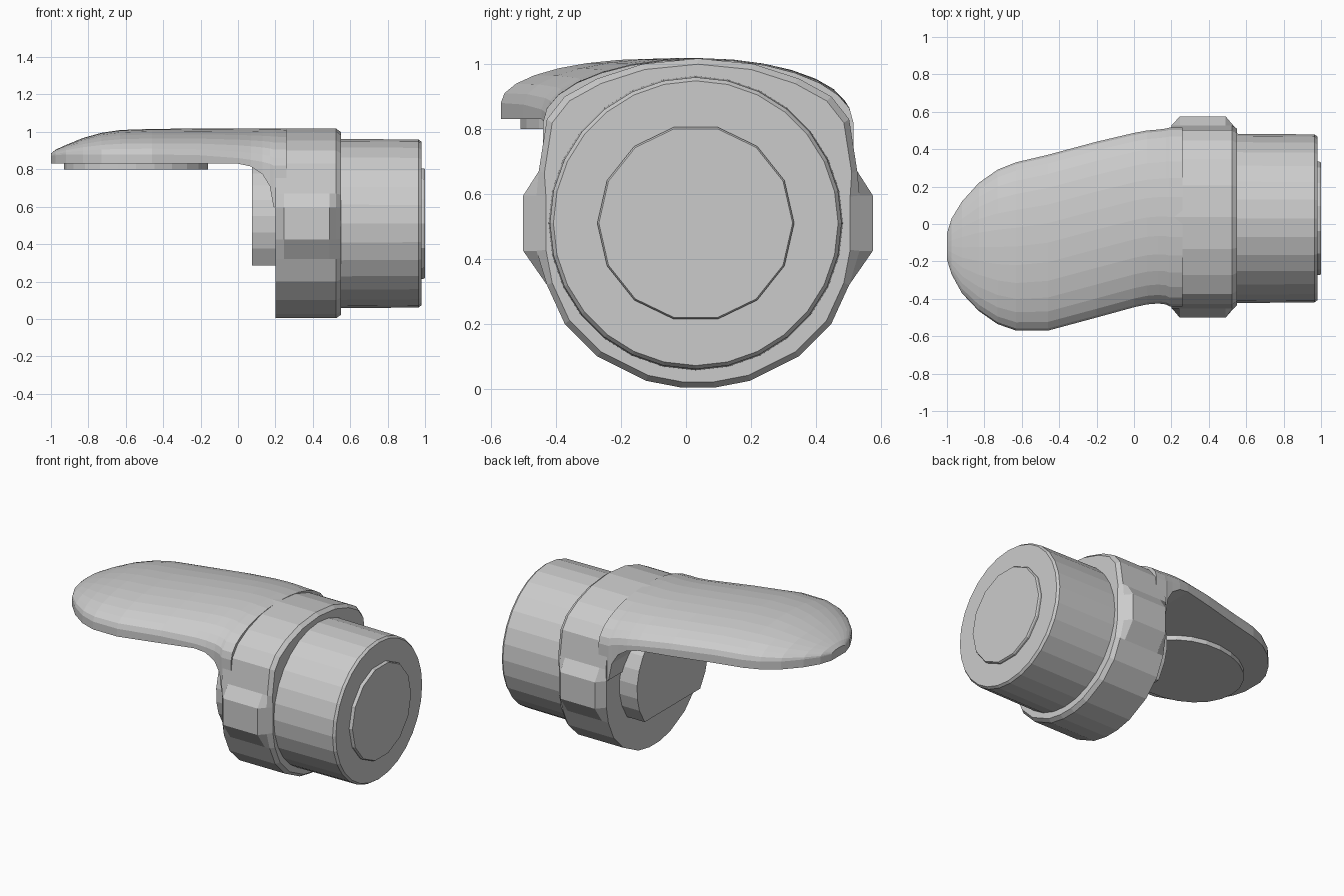
import bpy
import bmesh
from math import cos, sin, pi, sqrt

if "Cube" in bpy.data.objects:
    bpy.data.objects.remove(bpy.data.objects["Cube"])

CY, CZ = 0.03, 0.51  # axis of the round body, which runs along x


def loft(name, rings):
    """Skin a list of equal-length closed rings and cap both ends."""
    bm = bmesh.new()
    loops = [[bm.verts.new(p) for p in ring] for ring in rings]
    n = len(loops[0])
    for a, b in zip(loops, loops[1:]):
        for i in range(n):
            j = (i + 1) % n
            bm.faces.new((a[i], a[j], b[j], b[i]))
    bm.faces.new(loops[0])
    bm.faces.new(loops[-1])
    bmesh.ops.recalc_face_normals(bm, faces=bm.faces)
    mesh = bpy.data.meshes.new(name)
    bm.to_mesh(mesh)
    bm.free()
    obj = bpy.data.objects.new(name, mesh)
    bpy.context.collection.objects.link(obj)
    return obj


def circle(x, r, sides):
    return [(x, CY + r * cos(2 * pi * i / sides), CZ + r * sin(2 * pi * i / sides))
            for i in range(sides)]


def round_part(name, profile, sides):
    return loft(name, [circle(x, r, sides) for x, r in profile])


# Rear barrel and the raised disc on its end
round_part("rear_barrel", [(0.5, 0.453), (0.965, 0.449), (0.98, 0.438)], 28)
round_part("end_disc", [(0.95, 0.303), (0.992, 0.303), (1.0, 0.298)], 14)


# Collar: round below, squarer above, with a flat grip pad on each side
def collar_ring(x, bump, scale=1.0):
    half = [(0.0, 1.017), (0.17, 1.0), (0.31, 0.955), (0.41, 0.9), (0.465, 0.83),
            (0.49, 0.67), (0.485 + bump, 0.595), (0.485 + bump, 0.425),
            (0.465, 0.32), (0.41, 0.2), (0.31, 0.1), (0.16, 0.025), (0.05, 0.004)]
    ring = half + [(-y, z) for y, z in reversed(half[1:])]
    return [(x, 0.037 + y * scale, CZ + (z - CZ) * scale) for y, z in ring]


loft("collar", [collar_ring(0.2, 0.0), collar_ring(0.245, 0.053),
                collar_ring(0.49, 0.053), collar_ring(0.525, 0.012),
                collar_ring(0.55, 0.0, 0.965)])


# Long domed lever, curving down at its root into the collar
def lever_ring(x, y0, y1, bottom, edge, top, steps=14):
    c, w = (y0 + y1) / 2, (y1 - y0) / 2
    arc = [(x, c + w * cos(pi * i / steps), edge + (top - edge) * sin(pi * i / steps))
           for i in range(steps + 1)]
    return [(x, y1, bottom)] + arc + [(x, y0, bottom)]


stations = [
    (-1.0, -0.19, -0.05, 0.83, 0.87, 0.885),
    (-0.975, -0.27, 0.03, 0.83, 0.875, 0.905),
    (-0.92, -0.37, 0.12, 0.83, 0.88, 0.93),
    (-0.83, -0.465, 0.22, 0.83, 0.88, 0.967),
    (-0.73, -0.535, 0.29, 0.83, 0.88, 0.995),
    (-0.63, -0.57, 0.33, 0.83, 0.88, 1.01),
    (-0.46, -0.57, 0.37, 0.83, 0.88, 1.016),
    (-0.2, -0.5, 0.44, 0.83, 0.875, 1.018),
    (0.0, -0.445, 0.487, 0.83, 0.86, 1.018),
    (0.07, -0.43, 0.5, 0.815, 0.85, 1.018),
    (0.13, -0.425, 0.505, 0.775, 0.84, 1.018),
    (0.17, -0.43, 0.51, 0.71, 0.83, 1.018),
    (0.19, -0.44, 0.515, 0.6, 0.82, 1.018),
    (0.26, -0.44, 0.515, 0.55, 0.82, 1.015),
]
loft("lever", [lever_ring(*s) for s in stations])

# Oval pad under the lever tip
pad = [(-0.545 + 0.385 * cos(2 * pi * i / 24),
        -0.19 + 0.32 * sin(2 * pi * i / 24) + 0.03 * cos(2 * pi * i / 24))
       for i in range(24)]
loft("underside_pad", [[(x, y, z) for x, y in pad] for z in (0.80, 0.84)])

# Boss on the collar front: a disc with its bottom cut flat
R, CUT = 0.36, 0.285
start = -pi / 2 + pi / 2 - 0.0
half_chord = sqrt(R * R - (CZ - CUT) ** 2)
ring = [(CY + half_chord, CUT)]
ring += [(CY + R * cos(a), CZ + R * sin(a)) for a in
         (pi * (-0.12 + 1.24 * i / 16) for i in range(17))]
ring += [(CY - half_chord, CUT)]
loft("front_boss", [[(x, y, z) for y, z in ring] for x in (0.075, 0.22)])
